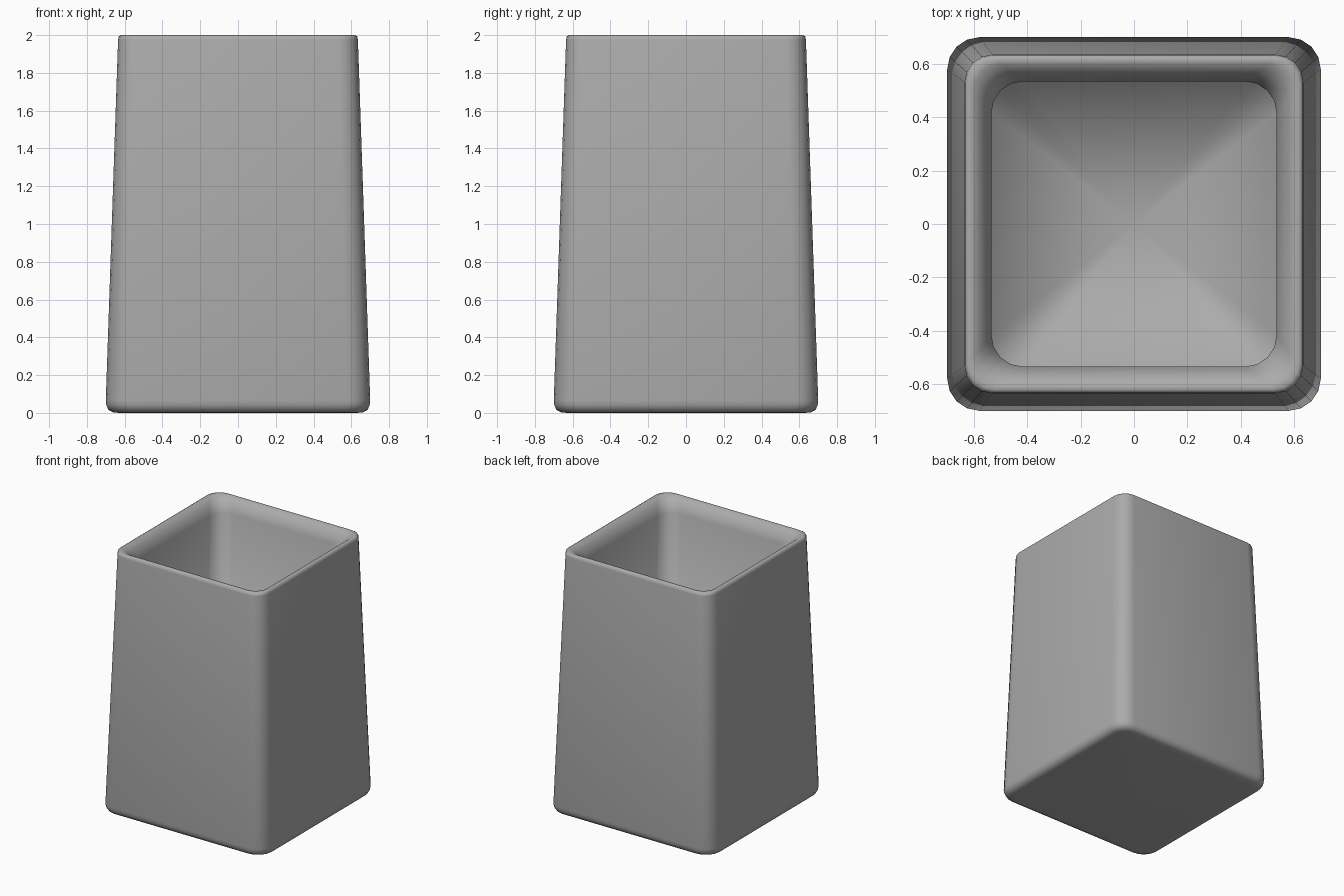
import bpy, bmesh
from math import sin, cos, pi

if "Cube" in bpy.data.objects:
    bpy.data.objects.remove(bpy.data.objects["Cube"])

SEG = 4  # segments per rounded corner

# Wall profile from underside, up the outside, over the lip, down to the inner floor:
# (half width, height, corner radius)
PROFILE = [
    (0.63, 0.0, 0.085), (0.66, 0.003, 0.10), (0.685, 0.015, 0.115),
    (0.697, 0.04, 0.12), (0.70, 0.065, 0.12),
    (0.635, 1.975, 0.105), (0.631, 1.993, 0.10), (0.62, 2.0, 0.10),
    (0.60, 1.996, 0.10), (0.57, 1.968, 0.105),
    (0.535, 1.90, 0.12), (0.60, 0.10, 0.13),
]


def ring(bm, half, z, radius):
    """Rounded square loop of vertices."""
    verts = []
    c = half - radius
    for q, (sx, sy) in enumerate([(1, 1), (-1, 1), (-1, -1), (1, -1)]):
        for i in range(SEG + 1):
            a = (q + i / SEG) * pi / 2
            verts.append(bm.verts.new((sx * c + radius * cos(a),
                                       sy * c + radius * sin(a), z)))
    return verts


# Hollow tapered cup
bm = bmesh.new()
rings = [ring(bm, *p) for p in PROFILE]
for lo, hi in zip(rings, rings[1:]):
    n = len(lo)
    for i in range(n):
        j = (i + 1) % n
        bm.faces.new((lo[i], lo[j], hi[j], hi[i]))
bm.faces.new(rings[0][::-1])   # underside
floor = bm.faces.new(rings[-1])  # inner floor
bmesh.ops.poke(bm, faces=[floor])
for f in bm.faces:
    f.smooth = True

mesh = bpy.data.meshes.new("cup")
bm.to_mesh(mesh)
bm.free()
cup = bpy.data.objects.new("tapered_square_cup", mesh)
bpy.context.collection.objects.link(cup)

# Dark grey finish
mat = bpy.data.materials.new("dark_grey")
mat.diffuse_color = (0.41, 0.41, 0.41, 1)
mat.use_nodes = True
mat.node_tree.nodes["Principled BSDF"].inputs["Base Color"].default_value = mat.diffuse_color
mesh.materials.append(mat)
